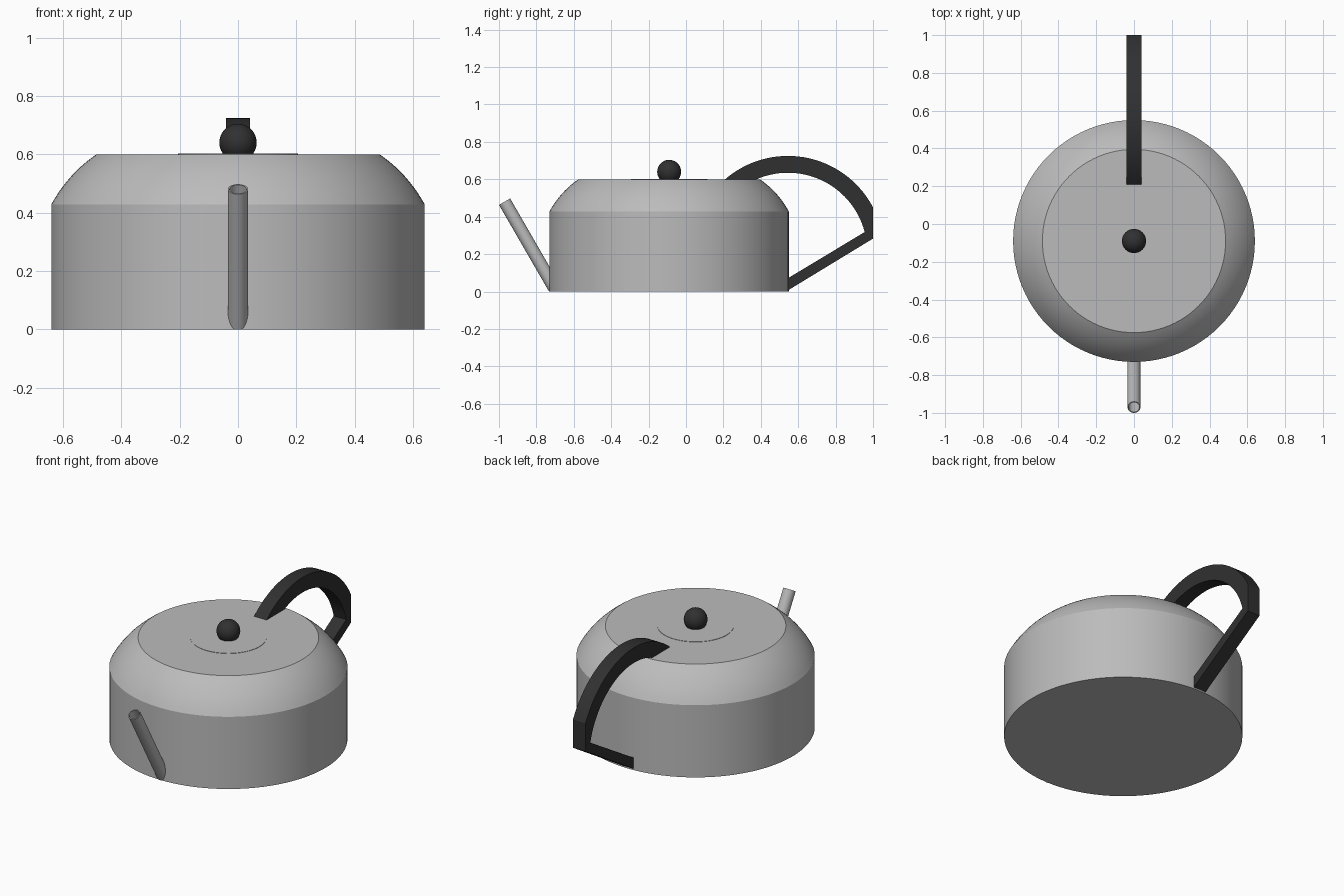
import bpy, bmesh, math
from mathutils import Vector

if "Cube" in bpy.data.objects:
    bpy.data.objects.remove(bpy.data.objects["Cube"], do_unlink=True)

BODY_Y = -0.09


def material(name, value):
    mat = bpy.data.materials.new(name)
    mat.use_nodes = True
    colour = (value, value, value, 1)
    mat.diffuse_color = colour
    mat.node_tree.nodes["Principled BSDF"].inputs["Base Color"].default_value = colour
    return mat


steel = material("brushed steel grey", 0.5)
black = material("black plastic", 0.03)


def finish(name, bm, mat, location=(0, 0, 0)):
    bmesh.ops.recalc_face_normals(bm, faces=bm.faces)
    mesh = bpy.data.meshes.new(name)
    bm.to_mesh(mesh)
    bm.free()
    mesh.materials.append(mat)
    obj = bpy.data.objects.new(name, mesh)
    obj.location = location
    bpy.context.collection.objects.link(obj)
    bpy.ops.object.select_all(action="DESELECT")
    obj.select_set(True)
    bpy.context.view_layer.objects.active = obj
    bpy.ops.object.shade_smooth_by_angle(angle=math.radians(22))
    return obj


def lathe(name, profile, mat, location, segments=96):
    """Spin a (radius, height) profile around z; open ends become flat caps."""
    bm = bmesh.new()
    rings = []
    for r, z in profile:
        rings.append([bm.verts.new((r * math.cos(a), r * math.sin(a), z))
                      for a in (2 * math.pi * i / segments for i in range(segments))])
    for low, high in zip(rings, rings[1:]):
        for i in range(segments):
            j = (i + 1) % segments
            bm.faces.new((low[i], low[j], high[j], high[i]))
    bm.faces.new(rings[0])
    bm.faces.new(rings[-1])
    return finish(name, bm, mat, location)


# Body: straight wall, gently rounded shoulder, flat top
low, bend, high = Vector((0.64, 0.428)), Vector((0.582, 0.534)), Vector((0.485, 0.6))
shoulder = [low * (1 - t) ** 2 + bend * 2 * t * (1 - t) + high * t * t
            for t in (i / 10 for i in range(11))]
lathe("body", [(0.64, 0)] + [tuple(p) for p in shoulder], steel, (0, BODY_Y, 0))

# Lid: barely raised disc
lathe("lid", [(0.205, 0.59), (0.205, 0.602)], steel, (0, BODY_Y, 0))

# Lid knob
bm = bmesh.new()
bmesh.ops.create_uvsphere(bm, u_segments=32, v_segments=20, radius=0.064)
finish("lid_knob", bm, black, (0, BODY_Y, 0.64))

# Spout: hollow tube leaning forward from the foot of the body
length = 0.535
spout = lathe("spout", [(0.0345, 0), (0.0345, length), (0.029, length), (0.029, 0.02)],
              steel, (0, -0.7025, 0.017), 32)
spout.rotation_euler.x = math.radians(30)

# Handle: arched grip, short upright heel and a strut back to the foot
CENTRE = Vector((0.545, 0.211))


def arc(radius, start, end, steps=28):
    return [CENTRE + radius * Vector((math.cos(a), math.sin(a)))
            for a in (start + (end - start) * i / steps for i in range(steps + 1))]


outer, inner = 0.514, 0.424
start_z, heel_z, notch_z = 0.585, 0.45, 0.318
outline = arc(outer, math.pi - math.asin((start_z - CENTRE.y) / outer),
              math.asin((heel_z - CENTRE.y) / outer))
outline += [Vector(p) for p in ((1.0, 0.283), (0.54, 0.003), (0.54, 0.068))]
outline += arc(inner, math.asin((notch_z - CENTRE.y) / inner),
               math.pi - math.asin((start_z - CENTRE.y) / inner))
bm = bmesh.new()
side = bm.faces.new([bm.verts.new((-0.041, p.x, p.y)) for p in outline])
moved = bmesh.ops.extrude_face_region(bm, geom=[side])["geom"]
bmesh.ops.translate(bm, vec=(0.082, 0, 0),
                    verts=[v for v in moved if isinstance(v, bmesh.types.BMVert)])
bmesh.ops.triangulate(bm, faces=[f for f in bm.faces if len(f.verts) > 4])
finish("handle", bm, black)
